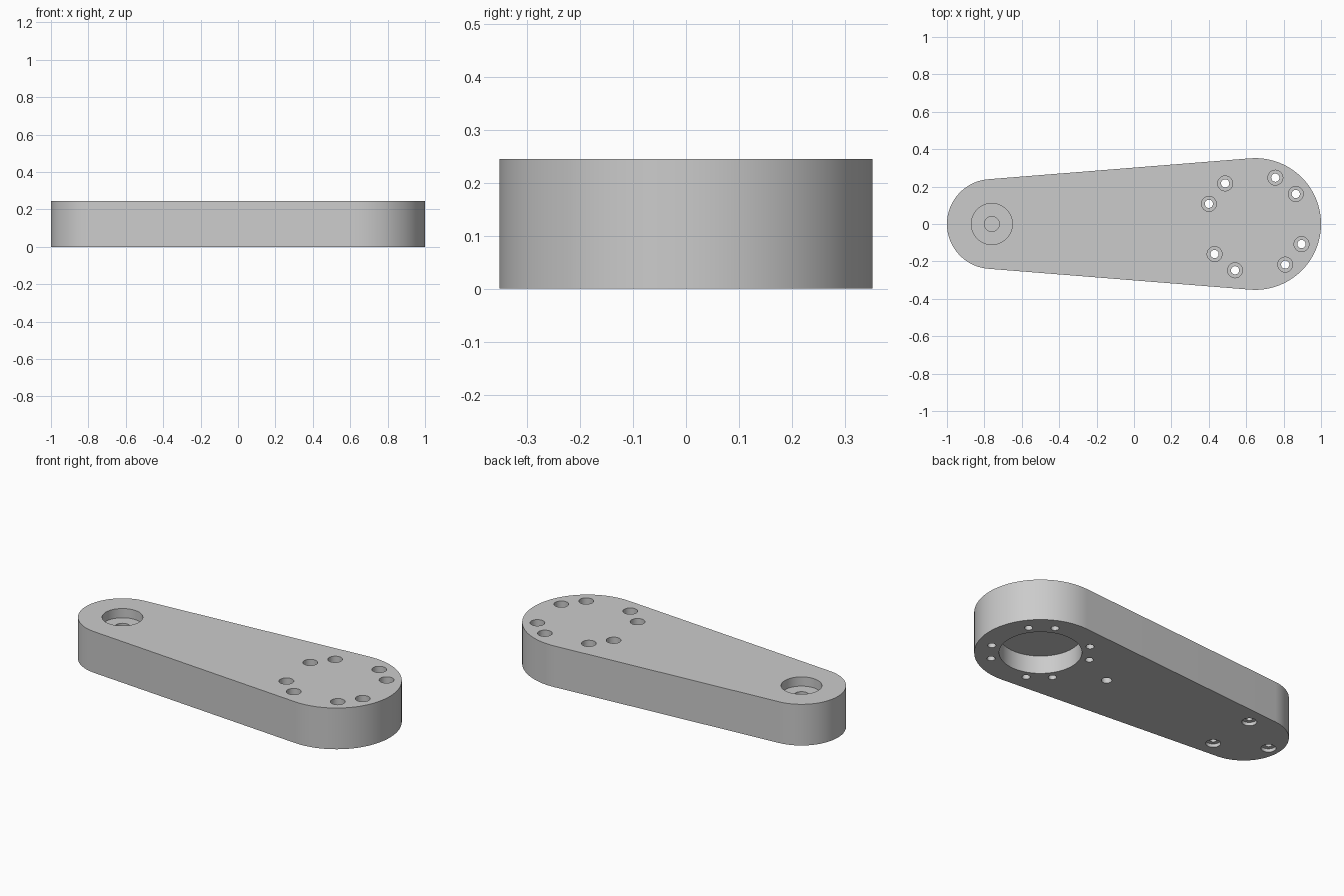
import bpy
import bmesh
from math import sin, cos, asin, pi, radians

old = bpy.data.objects.get("Cube")
if old:
    bpy.data.objects.remove(old, do_unlink=True)

HEIGHT = 0.245
BIG_X, BIG_R = 0.648, 0.352
SMALL_X, SMALL_R = -0.76, 0.24
OUT = 0.05          # how far cutters stick out of the body

grey = bpy.data.materials.new("plain grey")
grey.use_nodes = True
grey.diffuse_color = (0.6, 0.6, 0.6, 1)
grey.node_tree.nodes["Principled BSDF"].inputs["Base Color"].default_value = (0.6, 0.6, 0.6, 1)


def arc(cx, r, start, end, steps):
    """Points along an arc centred on the x axis."""
    return [(cx + r * cos(start + (end - start) * i / steps),
             r * sin(start + (end - start) * i / steps)) for i in range(steps + 1)]


def stepped_pin(bm, x, y, profile, sides=32):
    """Solid of revolution from (radius, z) steps, bottom to top."""
    rings = [[bm.verts.new((x + r * cos(2 * pi * i / sides),
                            y + r * sin(2 * pi * i / sides), z))
              for i in range(sides)] for r, z in profile]
    for a, b in zip(rings, rings[1:]):
        for i in range(sides):
            j = (i + 1) % sides
            bm.faces.new((a[i], a[j], b[j], b[i]))
    bm.faces.new(rings[0][::-1])
    bm.faces.new(rings[-1])


def make_object(name, bm):
    bmesh.ops.recalc_face_normals(bm, faces=bm.faces)
    mesh = bpy.data.meshes.new(name)
    bm.to_mesh(mesh)
    bm.free()
    mesh.materials.append(grey)
    obj = bpy.data.objects.new(name, mesh)
    bpy.context.scene.collection.objects.link(obj)
    return obj


# Tapered arm: two arcs joined by tangent lines, extruded upward
tilt = asin((BIG_R - SMALL_R) / (BIG_X - SMALL_X))
side = pi / 2 + tilt
outline = arc(BIG_X, BIG_R, -side, side, 56) + arc(SMALL_X, SMALL_R, side, 2 * pi - side, 48)
bm = bmesh.new()
base = bm.faces.new([bm.verts.new((x, y, 0)) for x, y in outline])
top = bmesh.ops.extrude_face_region(bm, geom=[base])
bmesh.ops.translate(bm, vec=(0, 0, HEIGHT),
                    verts=[v for v in top["geom"] if isinstance(v, bmesh.types.BMVert)])
arm = make_object("lever_arm", bm)

# Cutters for every bore
bm = bmesh.new()
# Wide bearing pocket under the big end
stepped_pin(bm, BIG_X, 0, [(0.22, -OUT), (0.22, 0.106)], 64)
# Four pairs of counterbored through holes around it
for k in range(4):
    for offset in (-15, 15):
        a = radians(51.5 + 90 * k + offset)
        stepped_pin(bm, BIG_X + 0.27 * cos(a), 0.27 * sin(a),
                    [(0.022, -OUT), (0.022, 0.12), (0.04, 0.12), (0.04, HEIGHT + OUT)])
# Stepped pocket on top of the small end
stepped_pin(bm, SMALL_X, 0,
            [(0.04, 0.09), (0.04, 0.19), (0.11, 0.19), (0.11, HEIGHT + OUT)], 48)
# Three stepped blind holes under the small end
for k in range(3):
    a = radians(60 + 120 * k)
    stepped_pin(bm, SMALL_X + 0.172 * cos(a), 0.172 * sin(a),
                [(0.04, -OUT), (0.04, 0.02), (0.018, 0.02), (0.018, 0.13)])
# Single blind hole under the arm
stepped_pin(bm, 0.19, 0, [(0.028, -OUT), (0.028, 0.12)])
cutter = make_object("bore_cutter", bm)
cutter.hide_render = True

# Cut the bores, then drop the cutter
cut = arm.modifiers.new("bores", "BOOLEAN")
cut.operation = "DIFFERENCE"
cut.solver = "EXACT"
cut.object = cutter
bpy.ops.object.select_all(action="DESELECT")
arm.select_set(True)
bpy.context.view_layer.objects.active = arm
bpy.ops.object.modifier_apply(modifier=cut.name)
bpy.data.objects.remove(cutter, do_unlink=True)
bpy.ops.object.shade_smooth_by_angle(angle=radians(30))
